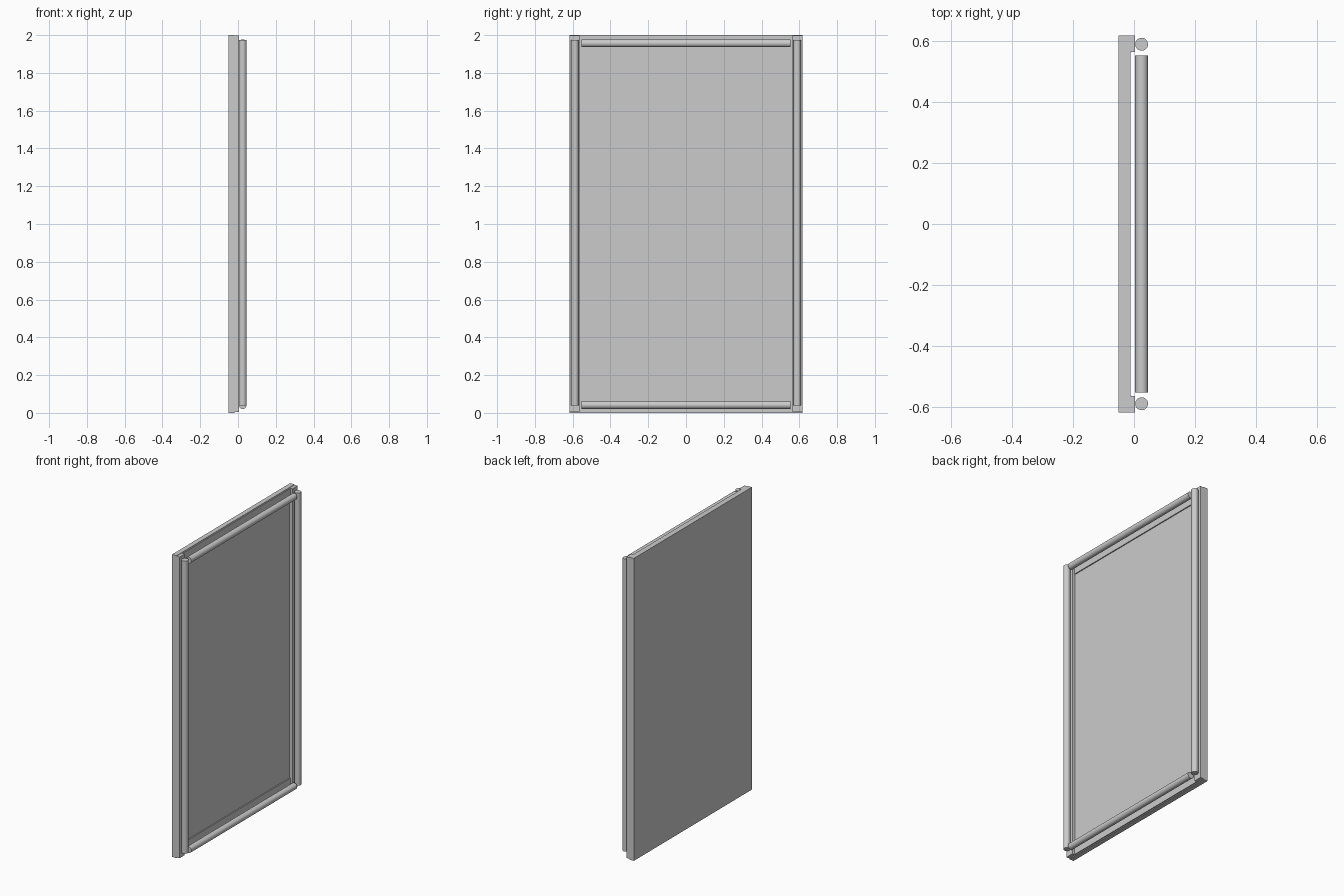
import bpy
from math import radians

if "Cube" in bpy.data.objects:
    bpy.data.objects.remove(bpy.data.objects["Cube"])


def box(name, x0, x1, y0, y1, z0, z1):
    bpy.ops.mesh.primitive_cube_add(size=1, location=((x0 + x1) / 2, (y0 + y1) / 2, (z0 + z1) / 2))
    o = bpy.context.object
    o.name = name
    o.scale = (x1 - x0, y1 - y0, z1 - z0)
    bpy.ops.object.transform_apply(location=False, rotation=False, scale=True)
    return o


def tube(name, y, z, length, rot):
    bpy.ops.mesh.primitive_cylinder_add(vertices=32, radius=0.021, depth=length,
                                        location=(0.025, y, z), rotation=rot)
    o = bpy.context.object
    o.name = name
    bpy.ops.object.shade_smooth_by_angle(angle=radians(40))
    return o


# Flat back panel
box("back_panel", -0.05, -0.018, -0.617, 0.617, 0, 2)

# Side stiles with a vertical light tube in front of each
for side, s in (("left", -1), ("right", 1)):
    y0, y1 = sorted((s * 0.563, s * 0.617))
    box(side + "_stile", -0.018, 0.004, y0, y1, 0.005, 1.997)
    tube(side + "_tube", s * 0.589, 1.007, 1.935, (0, 0, 0))

# Shallow rails and horizontal tubes at top and bottom
for end, z0, z1, zt in (("top", 1.922, 1.997, 1.957), ("bottom", 0.005, 0.08, 0.042)):
    box(end + "_rail", -0.018, -0.011, -0.563, 0.563, z0, z1)
    tube(end + "_tube", 0, zt, 1.105, (radians(90), 0, 0))
